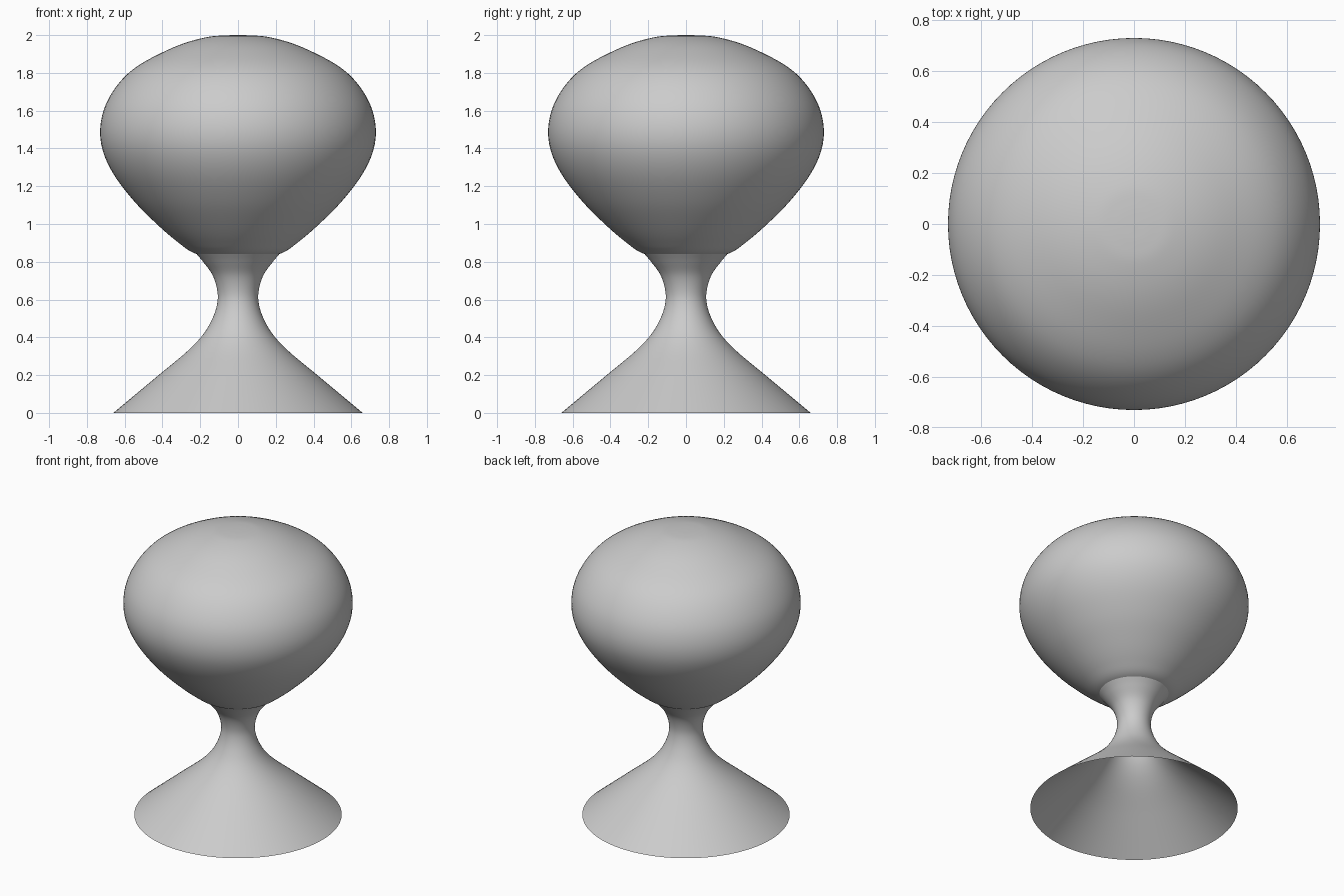
import bpy, bmesh, math
from mathutils import Vector

if "Cube" in bpy.data.objects:
    bpy.data.objects.remove(bpy.data.objects["Cube"])


def smooth_profile(points, steps=6):
    """Catmull-Rom curve through (radius, height) points."""
    p = [Vector(q) for q in points]
    p = [2 * p[0] - p[1]] + p + [2 * p[-1] - p[-2]]
    out = []
    for a, b, c, d in zip(p, p[1:], p[2:], p[3:]):
        for i in range(steps):
            t = i / steps
            out.append(0.5 * (2 * b + (c - a) * t + (2 * a - 5 * b + 4 * c - d) * t * t
                              + (3 * b - a - 3 * c + d) * t ** 3))
    return out + [p[-2]]


def lathe(name, points, sides=96):
    bm = bmesh.new()
    verts = [bm.verts.new((max(r, 0), 0, z)) for r, z in smooth_profile(points)]
    edges = [bm.edges.new(pair) for pair in zip(verts, verts[1:])]
    bmesh.ops.spin(bm, geom=verts + edges, cent=(0, 0, 0), axis=(0, 0, 1),
                   angle=math.tau, steps=sides, use_duplicate=False)
    bmesh.ops.remove_doubles(bm, verts=bm.verts, dist=1e-5)
    bmesh.ops.recalc_face_normals(bm, faces=bm.faces)
    # open shells: make sure the outside faces outward
    f = max(bm.faces, key=lambda f: f.calc_center_median().xy.length)
    if f.normal.xy.dot(f.calc_center_median().xy) < 0:
        bmesh.ops.reverse_faces(bm, faces=bm.faces)
    for f in bm.faces:
        f.smooth = True
    mesh = bpy.data.meshes.new(name)
    bm.to_mesh(mesh)
    bm.free()
    obj = bpy.data.objects.new(name, mesh)
    bpy.context.collection.objects.link(obj)
    return obj


# flared hollow foot with a narrow neck, open underneath
lathe("pedestal", [(0.66, 0), (0.54, 0.10), (0.42, 0.20), (0.27, 0.325), (0.185, 0.415),
                   (0.135, 0.50), (0.11, 0.58), (0.11, 0.65), (0.135, 0.73),
                   (0.185, 0.80), (0.225, 0.848)])

# closed egg-shaped head, its underside resting in the neck
lathe("egg_head", [(0, 0.82), (0.12, 0.825), (0.23, 0.845), (0.32, 0.905), (0.425, 0.995),
                   (0.545, 1.115), (0.65, 1.25), (0.71, 1.37), (0.73, 1.48), (0.715, 1.59),
                   (0.67, 1.69), (0.60, 1.78), (0.51, 1.85), (0.38, 1.918),
                   (0.27, 1.962), (0.16, 1.99), (0.08, 1.998), (0, 2.0)])
